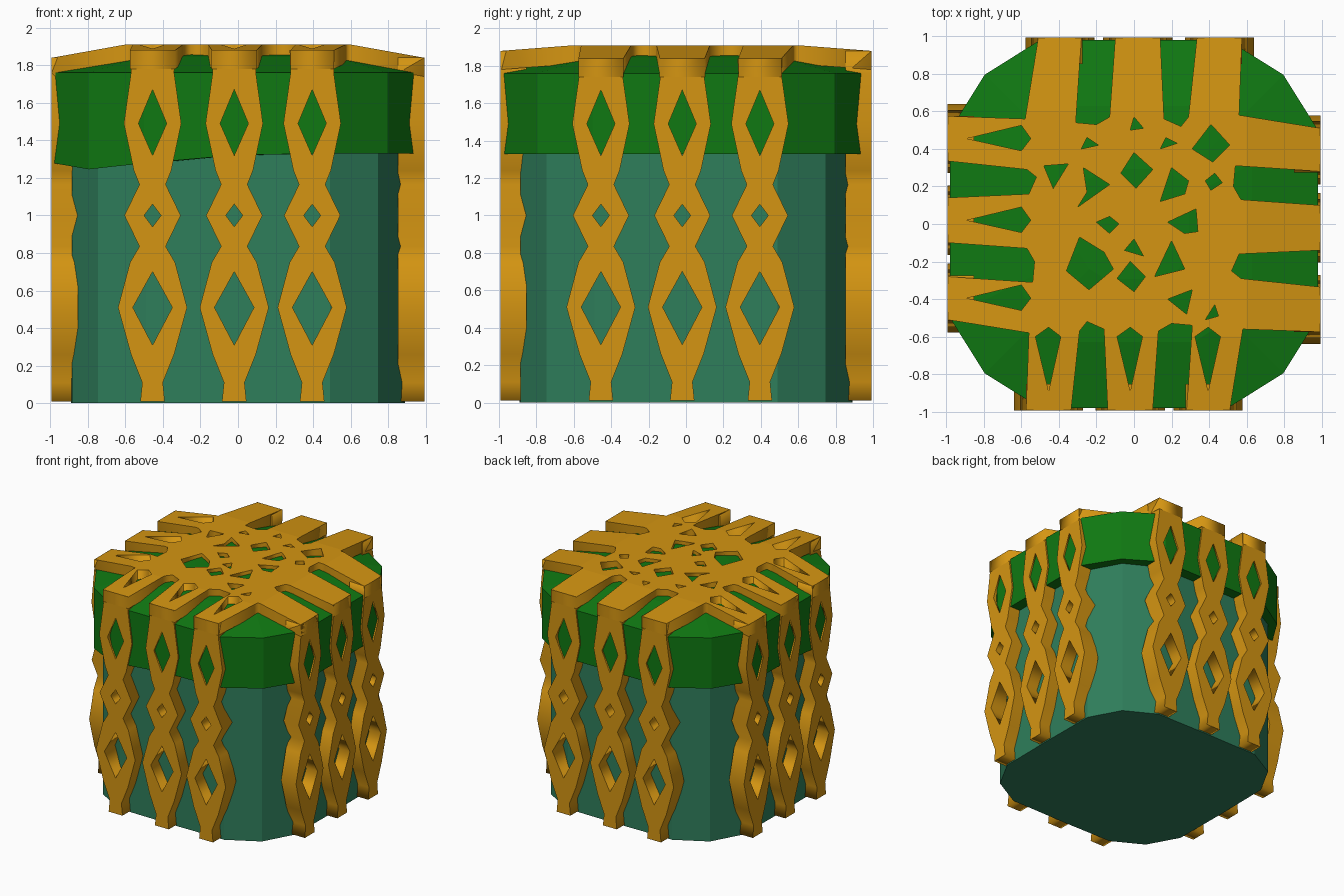
import bpy, bmesh
from math import pi, hypot
from mathutils import Matrix, Vector

if "Cube" in bpy.data.objects:
    bpy.data.objects.remove(bpy.data.objects["Cube"])


def material(name, col):
    m = bpy.data.materials.new(name)
    m.diffuse_color = (*col, 1)
    m.use_nodes = True
    m.node_tree.nodes["Principled BSDF"].inputs["Base Color"].default_value = m.diffuse_color
    return m


ORANGE = material("strap_orange", (0.66, 0.30, 0.006))
TEAL = material("body_teal", (0.028, 0.21, 0.105))
GREEN = material("lid_green", (0.005, 0.19, 0.006))


def finish(name, bm, mat):
    bmesh.ops.recalc_face_normals(bm, faces=bm.faces)
    me = bpy.data.meshes.new(name)
    bm.to_mesh(me)
    bm.free()
    me.materials.append(mat)
    ob = bpy.data.objects.new(name, me)
    bpy.context.collection.objects.link(ob)
    return ob


def quarter_turns(pts):
    """Repeat a front-side point run (u, v outward) around all four sides."""
    out = []
    for k in range(4):
        r = Matrix.Rotation(k * pi / 2, 2)
        out += [tuple(r @ Vector((u, -v))) for u, v in pts]
    return out


def loft(outline, rings):
    """Stack scaled copies of an outline and cap both ends."""
    bm = bmesh.new()
    loops = [[bm.verts.new((x * s, y * s, z)) for x, y in outline] for s, z in rings]
    n = len(outline)
    for a, b in zip(loops, loops[1:]):
        for i in range(n):
            j = (i + 1) % n
            bm.faces.new((a[i], a[j], b[j], b[i]))
    bm.faces.new(loops[0][::-1])
    bm.faces.new(loops[-1])
    return bm


def pierced_plate(loops, half_depth):
    """Filled flat outline with holes, given thickness along local z."""
    cu = bpy.data.curves.new("plate", 'CURVE')
    cu.dimensions = '2D'
    cu.fill_mode = 'BOTH'
    cu.extrude = half_depth
    for pts in loops:
        sp = cu.splines.new('POLY')
        sp.points.add(len(pts) - 1)
        for p, (x, y) in zip(sp.points, pts):
            p.co = (x, y, 0, 1)
        sp.use_cyclic_u = True
    tmp = bpy.data.objects.new("plate", cu)
    bpy.context.collection.objects.link(tmp)
    bpy.context.view_layer.update()
    me = bpy.data.meshes.new_from_object(
        tmp.evaluated_get(bpy.context.evaluated_depsgraph_get()))
    bm = bmesh.new()
    bm.from_mesh(me)
    bmesh.ops.remove_doubles(bm, verts=bm.verts, dist=1e-5)
    bpy.data.objects.remove(tmp)
    bpy.data.curves.remove(cu)
    bpy.data.meshes.remove(me)
    return bm


# Body: rounded-square tub
finish("body", loft(quarter_turns([(-0.49, 0.885), (0, 0.89), (0.49, 0.885), (0.745, 0.745)]),
                    [(1, 0), (1, 1.5)]), TEAL)

# Lid: overhanging rim and shallow dome, with one sagging corner
lid = loft(quarter_turns([(-0.5, 0.98), (0, 0.98), (0.5, 0.98), (0.795, 0.795)]),
           [(0.88, 1.33), (1, 1.33), (1, 1.76), (0.64, 1.845), (0.3, 1.88)])
for v in lid.verts:
    if v.co.z < 1.5:
        d = hypot(v.co.x + 0.8, v.co.y + 0.8)
        v.co.z -= 0.085 * max(0, 1 - d / 0.9)
finish("lid", lid, GREEN)

# Side straps: three pierced straps on each side
CENTRES = (-0.455, -0.02, 0.395)
PROFILE = [(0.065, 0.01), (0.055, 0.11), (0.115, 0.26), (0.184, 0.51), (0.12, 0.75),
           (0.07, 0.835), (0.15, 1.0), (0.07, 1.165), (0.1, 1.24), (0.153, 1.49), (0.115, 1.76)]
DIAMONDS = [(0.105, 0.31, 0.51, 0.70), (0.045, 0.94, 1.0, 1.06), (0.075, 1.32, 1.49, 1.67)]
for k, side in enumerate(("front", "right", "back", "left")):
    top = 1.84 if k % 2 else 1.88
    half = PROFILE + [(0.12, top)]
    for i, c in enumerate(CENTRES):
        loops = [[(c + w, z) for w, z in half] + [(c - w, z) for w, z in reversed(half)]]
        loops += [[(c, a), (c + w, m), (c, b), (c - w, m)] for w, a, m, b in DIAMONDS]
        bm = pierced_plate(loops, 0.07)
        place = (Matrix.Rotation(k * pi / 2, 4, 'Z') @ Matrix.Translation((0, -0.922, 0))
                 @ Matrix.Rotation(pi / 2, 4, 'X'))
        bm.transform(place)
        finish(f"{side}_strap_{i + 1}", bm, ORANGE)

# Top lattice: arms meeting every strap, with irregular openings
SIDE = [(-0.575, 0.992), (-0.335, 0.992), (-0.29, 0.57), (-0.25, 0.52), (-0.16, 0.56),
        (-0.14, 0.992), (0.1, 0.992), (0.13, 0.57), (0.2, 0.53), (0.31, 0.54),
        (0.28, 0.992), (0.51, 0.992), (0.58, 0.56)]
HOLES = [
    [(-.48, .31), (-.35, .32), (-.43, .19)],
    [(-.27, .3), (-.13, .21), (-.3, .09), (-.25, .17)],
    [(0, .38), (.1, .29), (.01, .19), (-.07, .27)],
    [(.2, .3), (.29, .23), (.27, .16), (.14, .12)],
    [(.41, .53), (.51, .42), (.42, .33), (.31, .4)],
    [(.43, .27), (.47, .22), (.41, .18), (.38, .23)],
    [(-.13, .04), (-.08, 0), (-.13, -.05), (-.2, .01)],
    [(.18, .01), (.33, .08), (.34, -.04), (.27, -.05)],
    [(0, -.08), (.05, -.17), (-.05, -.14)],
    [(-.29, -.07), (-.16, -.15), (-.11, -.24), (-.24, -.35), (-.36, -.25)],
    [(-.02, -.2), (.06, -.28), (0, -.36), (-.09, -.29)],
    [(.2, -.09), (.27, -.24), (.11, -.28)],
    [(.18, -.4), (.31, -.35), (.28, -.48)],
    [(.43, -.43), (.45, -.49), (.38, -.51)],
    [(0, .57), (.05, .51), (-.02, .5)],
    [(-.25, .46), (-.19, .42), (-.28, .4)],
    [(.17, .46), (.23, .43), (.14, .4)],
]
for c in CENTRES:  # long openings in the front and left arms
    tri = [(c, 0.89), (c - 0.07, 0.6), (c, 0.55), (c + 0.065, 0.6)]
    HOLES.append([(u, -v) for u, v in tri])
    HOLES.append([(-v, -u) for u, v in tri])
top = pierced_plate([quarter_turns(SIDE)] + HOLES, 0.05)
for axis in ((1, 0, 0), (0, 1, 0)):
    for s in (-0.6, 0.6):
        bmesh.ops.bisect_plane(top, geom=top.verts[:] + top.edges[:] + top.faces[:],
                               plane_co=Vector(axis) * s, plane_no=axis)
for v in top.verts:
    drop = (0.07 * max(0, abs(v.co.x) - 0.6) + 0.03 * max(0, abs(v.co.y) - 0.6)) / 0.39
    v.co.z += 1.86 - drop
finish("top_lattice", top, ORANGE)
